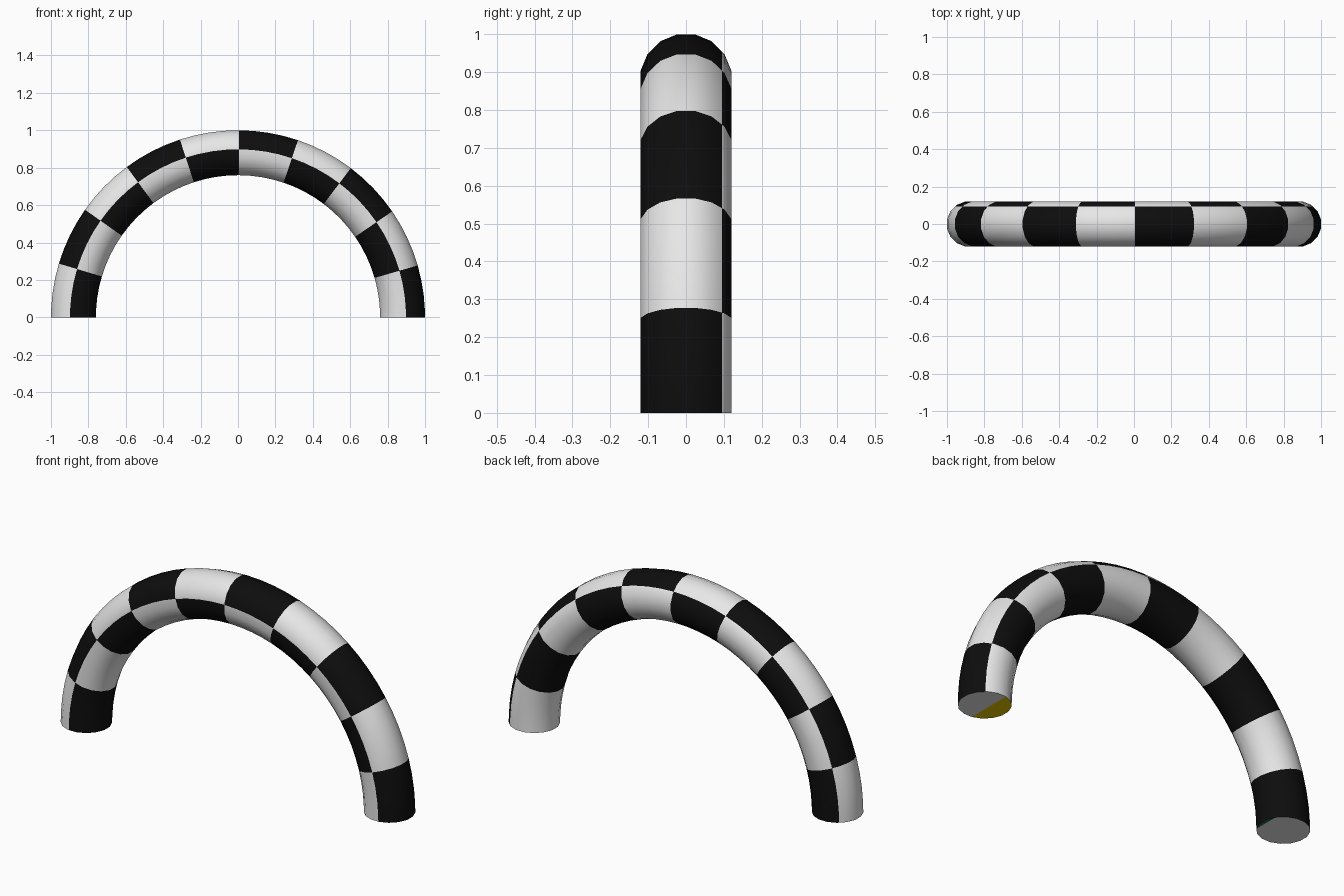
import bpy
import bmesh
from math import cos, sin, radians, floor

cube = bpy.data.objects.get("Cube")
if cube:
    bpy.data.objects.remove(cube)

ARCH_RADIUS, TUBE_RADIUS, SIDES = 0.88, 0.12, 16
STEP = 360 / SIDES
TILE, SHIFT = 18.4, 0.3              # checker tile length along the arch, degrees
BAND_START, BAND_END = -81.3, 51.6   # outer checker band around the tube


def make_material(name, colour):
    mat = bpy.data.materials.new(name)
    mat.use_nodes = True
    mat.diffuse_color = (*colour, 1)
    mat.node_tree.nodes["Principled BSDF"].inputs["Base Color"].default_value = (*colour, 1)
    return mat


materials = [
    make_material("white", (0.8, 0.8, 0.8)),
    make_material("black", (0.004, 0.004, 0.004)),
    make_material("gold", (0.8, 0.54, 0.0)),
    make_material("dark_teal", (0.014, 0.13, 0.095)),
]
WHITE, BLACK, GOLD, TEAL = range(4)

# Tube cross-section: polygon corners plus the two colour borders
angles = sorted([STEP * (i + 0.5) - 180 for i in range(SIDES)] + [BAND_START, BAND_END])

# Ring positions along the arch, with rings on every tile border
rings = [SHIFT + TILE * k / 4 for k in range(-19, 20)]
rings = [-90] + rings + [90]


def tube_point(arc, a):
    flat = TUBE_RADIUS / cos(radians(a - round(a / STEP) * STEP))
    rho = ARCH_RADIUS + flat * cos(radians(a))
    return (rho * sin(radians(arc)), flat * sin(radians(a)), rho * cos(radians(arc)))


bm = bmesh.new()
grid = [[bm.verts.new(tube_point(arc, a)) for a in angles] for arc in rings]
count = len(angles)

# Checkered tube wall
for i in range(len(rings) - 1):
    tile = floor(((rings[i] + rings[i + 1]) / 2 - SHIFT) / TILE)
    for j in range(count):
        n = (j + 1) % count
        face = bm.faces.new((grid[i][j], grid[i][n], grid[i + 1][n], grid[i + 1][j]))
        outer = BAND_START <= angles[j] < BAND_END
        face.material_index = BLACK if (tile % 2 == 0) == outer else WHITE


# Flat feet, each split into a main part and a coloured inner part
def add_foot(ring, split, colour):
    main = [v for v, a in zip(ring, angles) if abs(a) <= split + 0.1]
    inner = ([v for v, a in zip(ring, angles) if a >= split - 0.1]
             + [v for v, a in zip(ring, angles) if a <= -split + 0.1])
    bm.faces.new(main).material_index = WHITE
    bm.faces.new(inner).material_index = colour


add_foot(grid[-1], STEP * 4.5, GOLD)
add_foot(grid[0], STEP * 6.5, TEAL)

bmesh.ops.recalc_face_normals(bm, faces=bm.faces)
mesh = bpy.data.meshes.new("checkered_arch")
bm.to_mesh(mesh)
bm.free()
for mat in materials:
    mesh.materials.append(mat)

arch = bpy.data.objects.new("checkered_arch", mesh)
bpy.context.collection.objects.link(arch)
bpy.ops.object.select_all(action="DESELECT")
bpy.context.view_layer.objects.active = arch
arch.select_set(True)
bpy.ops.object.shade_smooth_by_angle(angle=radians(35))
